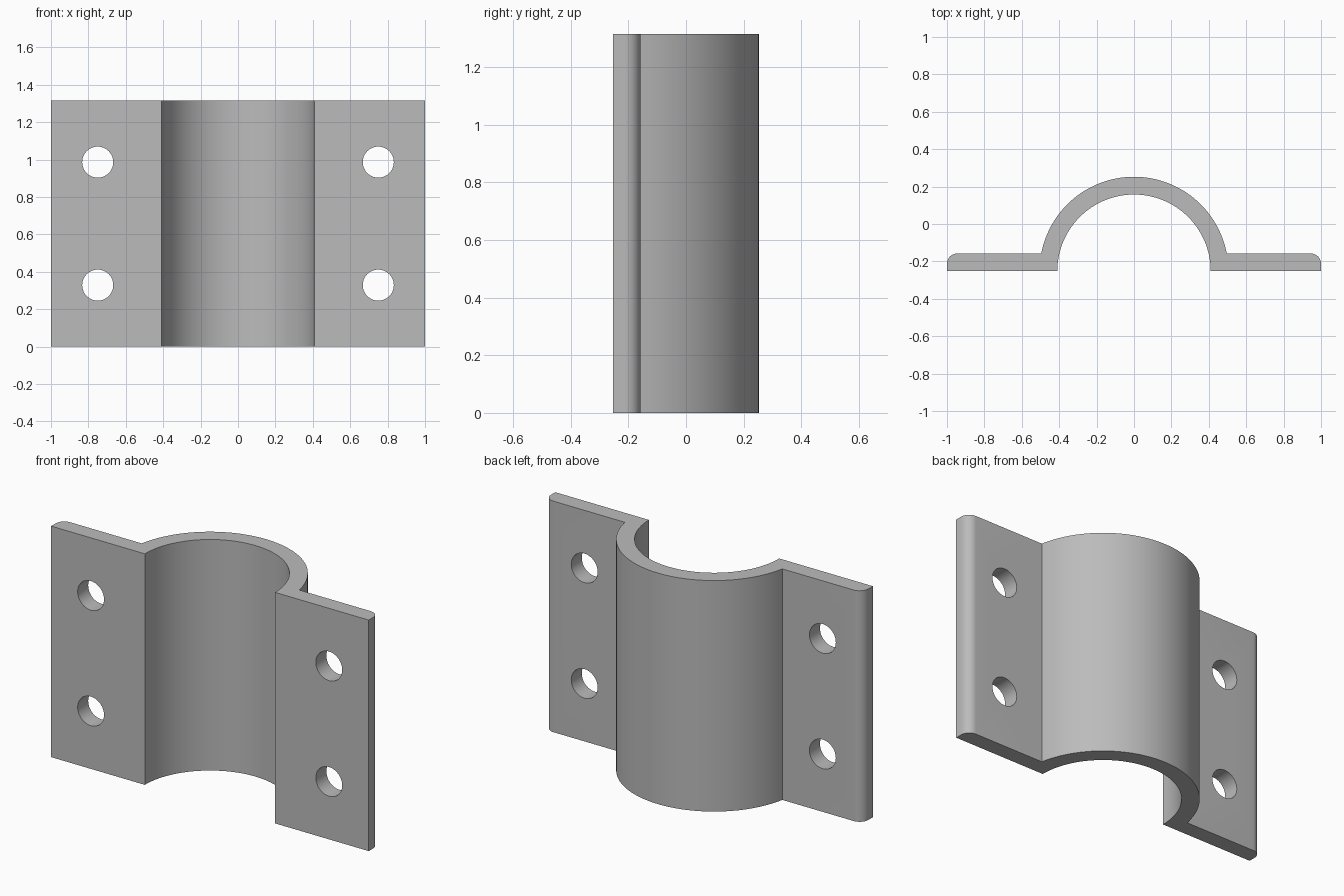
import bpy
import bmesh
from math import cos, sin, pi, radians, asin

if "Cube" in bpy.data.objects:
    bpy.data.objects.remove(bpy.data.objects["Cube"], do_unlink=True)

HEIGHT = 1.315
DEPTH = 0.505
THICK = 0.095
FRONT = -DEPTH / 2
R_OUT = DEPTH
R_IN = R_OUT - THICK
FILLET = 0.055
HOLE_X, HOLE_R = 0.75, 0.083

# Plain grey metal
steel = bpy.data.materials.new("grey_steel")
steel.use_nodes = True
grey = (0.5, 0.5, 0.5, 1)
steel.diffuse_color = grey
steel.node_tree.nodes["Principled BSDF"].inputs["Base Color"].default_value = grey


def arc(cx, cy, r, start, end, steps):
    angles = [start + (end - start) * i / steps for i in range(steps + 1)]
    return [(cx + r * cos(a), cy + r * sin(a)) for a in angles]


# Cross-section: inner arch, right flange, outer arch, left flange
flange_back = FRONT + THICK
corner_y = flange_back - FILLET
meet = asin(THICK / R_OUT)
right_tip = arc(1 - FILLET, corner_y, FILLET, 0, pi / 2, 10)
left_tip = [(-x, y) for x, y in reversed(right_tip)]
profile = (arc(0, FRONT, R_IN, pi, 0, 64)
           + [(1, FRONT)] + right_tip
           + arc(0, FRONT, R_OUT, meet, pi - meet, 64)
           + left_tip + [(-1, FRONT)])

# Extrude the section upward
bm = bmesh.new()
base = bm.faces.new([bm.verts.new((x, y, 0)) for x, y in profile])
top = bmesh.ops.extrude_face_region(bm, geom=[base])["geom"]
bmesh.ops.translate(bm, vec=(0, 0, HEIGHT),
                    verts=[v for v in top if isinstance(v, bmesh.types.BMVert)])
bmesh.ops.recalc_face_normals(bm, faces=bm.faces)
mesh = bpy.data.meshes.new("saddle_clamp")
bm.to_mesh(mesh)
bm.free()
clamp = bpy.data.objects.new("saddle_clamp", mesh)
bpy.context.collection.objects.link(clamp)
mesh.materials.append(steel)

# Four bolt holes through the flanges
cutters = []
for side in (-1, 1):
    for level in (0.25, 0.75):
        bpy.ops.mesh.primitive_cylinder_add(
            vertices=48, radius=HOLE_R, depth=THICK * 3,
            location=(side * HOLE_X, FRONT + THICK / 2, HEIGHT * level),
            rotation=(pi / 2, 0, 0))
        cutter = bpy.context.object
        cutter.name = "bolt_hole_cutter"
        cutter.hide_render = True
        cutter.data.materials.append(steel)
        cut = clamp.modifiers.new("bolt_hole", "BOOLEAN")
        cut.operation = "DIFFERENCE"
        cut.solver = "EXACT"
        cut.object = cutter
        cutters.append(cutter)

# Apply the cuts, drop the cutters and smooth the curved faces
bpy.ops.object.select_all(action="DESELECT")
clamp.select_set(True)
bpy.context.view_layer.objects.active = clamp
for name in [m.name for m in clamp.modifiers]:
    bpy.ops.object.modifier_apply(modifier=name)
for cutter in cutters:
    bpy.data.objects.remove(cutter, do_unlink=True)
bpy.ops.object.shade_smooth_by_angle(angle=radians(30))
